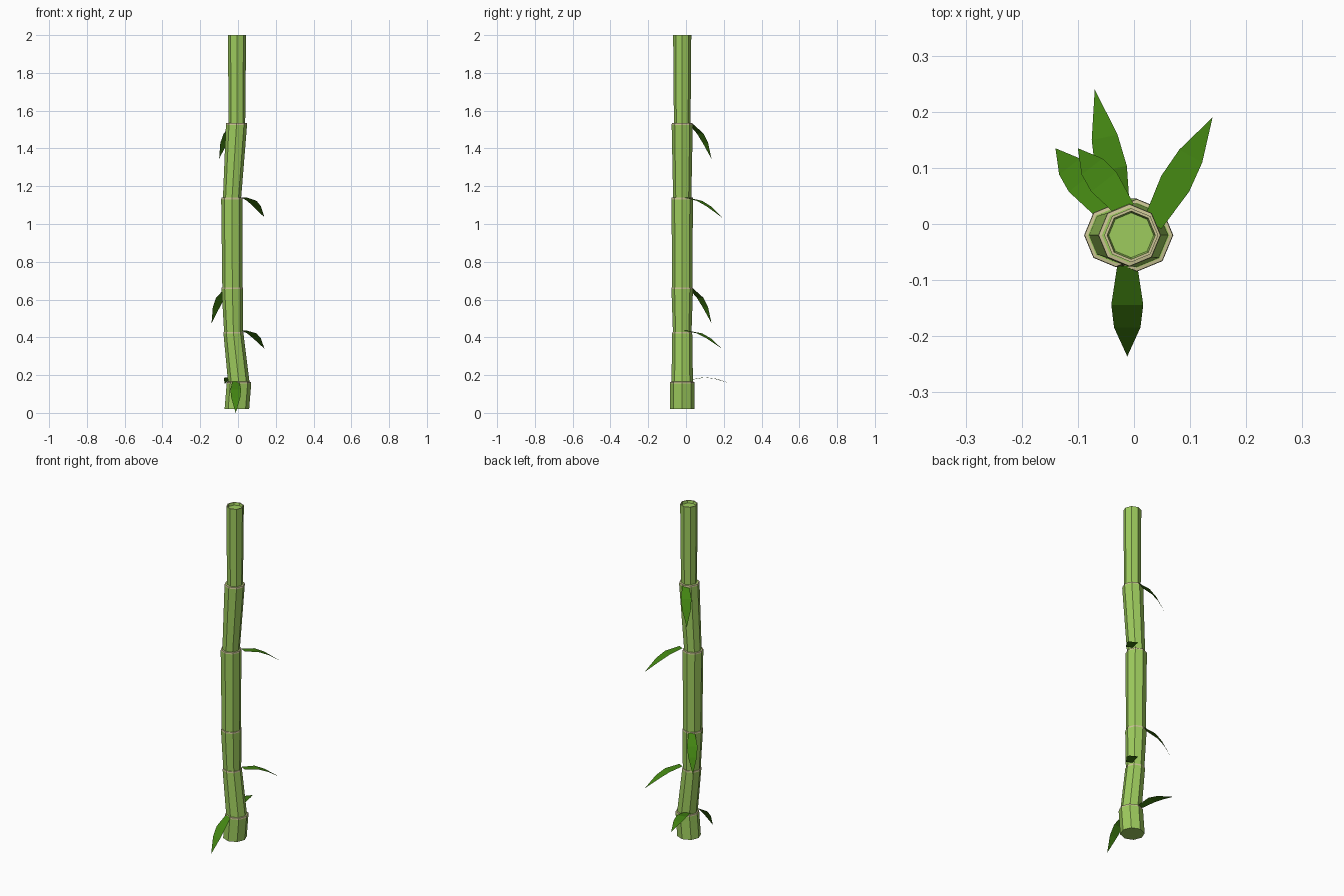
import bpy, math
from mathutils import Vector

if "Cube" in bpy.data.objects:
    bpy.data.objects.remove(bpy.data.objects["Cube"])


def material(name, color):
    m = bpy.data.materials.new(name)
    m.diffuse_color = (*color, 1)
    m.use_nodes = True
    m.node_tree.nodes["Principled BSDF"].inputs["Base Color"].default_value = m.diffuse_color
    return m


GREEN = material("stalk_green", (0.34, 0.60, 0.11))
BEIGE = material("node_beige", (0.60, 0.56, 0.30))
LEAF = material("leaf_green", (0.055, 0.23, 0.006))
SIDES = 8
CY = -0.02


def add_mesh(name, verts, faces, mats, indices=None):
    me = bpy.data.meshes.new(name)
    me.from_pydata(verts, [], faces)
    for m in mats:
        me.materials.append(m)
    if indices:
        me.polygons.foreach_set("material_index", indices)
    ob = bpy.data.objects.new(name, me)
    bpy.context.collection.objects.link(ob)


def stalk_segment(name, rings, beige_bands):
    """Skin octagonal rings (x, z, radius), closed at both ends."""
    verts, faces, idx = [], [], []
    for x, z, r in rings:
        for k in range(SIDES):
            a = 2 * math.pi * k / SIDES
            verts.append((x + r * math.cos(a), CY + r * math.sin(a), z))
    for i in range(len(rings) - 1):
        for k in range(SIDES):
            n = (k + 1) % SIDES
            a, b = i * SIDES, (i + 1) * SIDES
            faces.append((a + k, a + n, b + n, b + k))
            idx.append(1 if i in beige_bands else 0)
    last = (len(rings) - 1) * SIDES
    faces += [tuple(reversed(range(SIDES))), tuple(range(last, last + SIDES))]
    idx += [0, 0]
    add_mesh(name, verts, faces, (GREEN, BEIGE), idx)


# Stalk segments: bottom x, z, radius and top x, z, radius
segments = [
    (-0.006, 0.02, 0.065, 0.005, 0.155, 0.065),
    (0.005, 0.155, 0.057, -0.024, 0.42, 0.053),
    (-0.024, 0.42, 0.049, -0.030, 0.655, 0.057),
    (-0.030, 0.655, 0.053, -0.032, 1.13, 0.057),
    (-0.032, 1.13, 0.048, -0.008, 1.525, 0.056),
    (-0.006, 1.525, 0.044, -0.005, 1.995, 0.048),
]
for i, (x0, z0, r0, x1, z1, r1) in enumerate(segments):
    rings = [(x0, z0, r0), (x1, z1, r1), (x1, z1 + 0.009, r1 - 0.001),
             (x1, z1 + 0.010, r1 - 0.007)]
    bands = {1, 2}
    if i == len(segments) - 1:  # open cut top with a shallow recess
        rings = [(x0, z0, r0), (x1, 2.0, r1), (x1, 2.0, r1 - 0.005),
                 (x1, 1.985, r1 - 0.008)]
        bands = {1}
    stalk_segment(f"stalk_segment_{i + 1}", rings, bands)

# Leaf outline along its chord (0..1): position, bulge, half width
PROFILE = [(0, 0, 0.018), (0.34, 0.020, 0.0285), (0.60, 0.018, 0.0235), (1, 0, 0)]


def leaf(name, base, tip):
    base, tip = Vector(base), Vector(tip)
    d = tip - base
    side = d.cross(Vector((0, 0, 1))).normalized()
    up = side.cross(d).normalized()
    verts = []
    for t, h, w in PROFILE[:-1]:
        p = base + d * t + up * h
        verts += [p - side * w, p + side * w]
    verts.append(tip)
    add_mesh(name, [tuple(v) for v in verts],
             [(0, 1, 3, 2), (2, 3, 5, 4), (4, 5, 6)], (LEAF,))


# Leaves sprouting from the nodes
leaf("front_leaf", (-0.012, -0.075, 0.165), (-0.012, -0.236, 0.0))
leaf("low_back_leaf", (-0.025, 0.022, 0.175), (-0.07, 0.24, 0.155))
leaf("low_right_leaf", (0.033, 0.0, 0.435), (0.14, 0.19, 0.34))
leaf("high_right_leaf", (0.033, 0.0, 1.14), (0.14, 0.19, 1.035))
leaf("low_left_leaf", (-0.055, 0.025, 0.66), (-0.14, 0.135, 0.475))
leaf("high_left_leaf", (-0.015, 0.025, 1.53), (-0.10, 0.135, 1.345))
